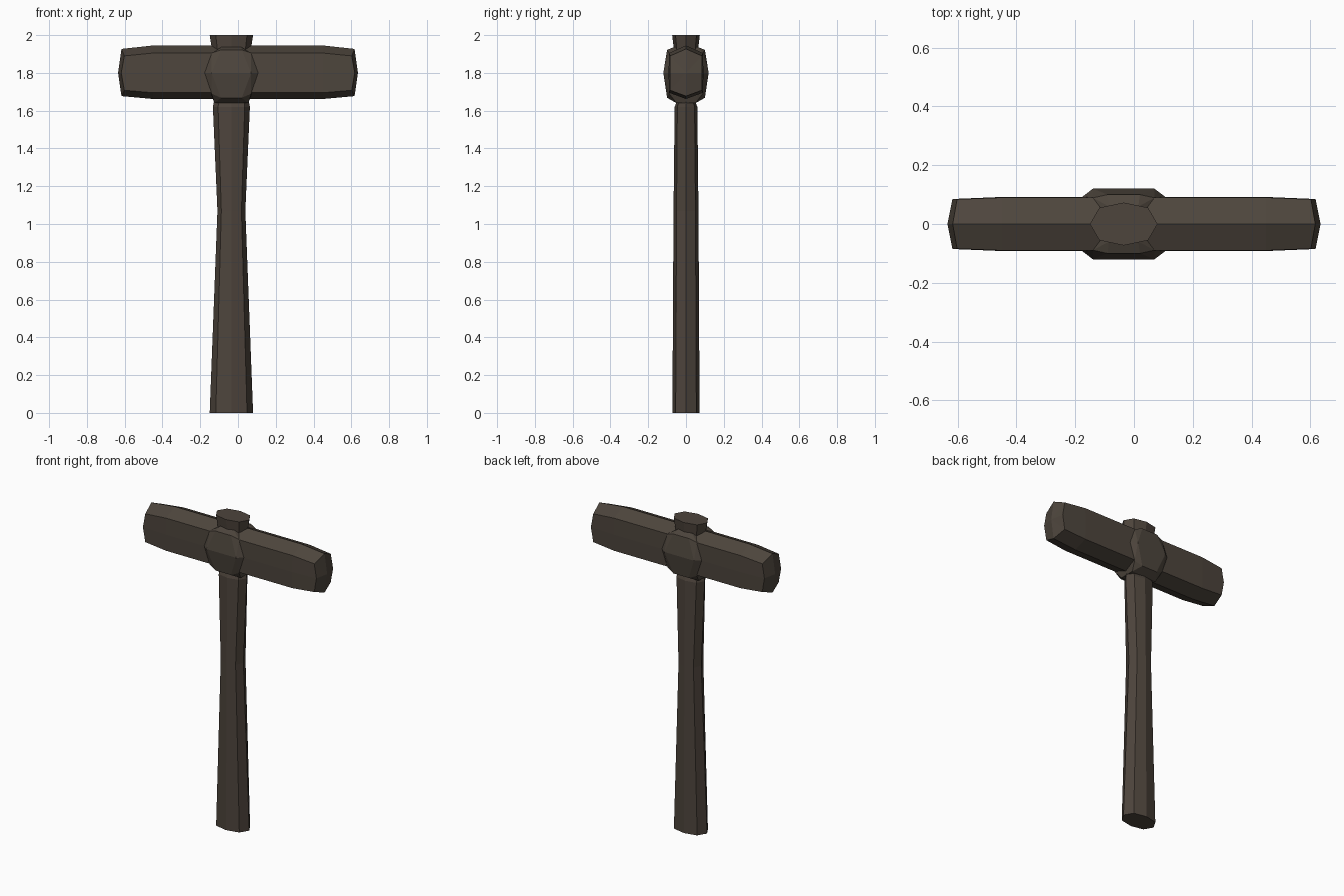
import bpy, bmesh
from math import cos, sin, radians

if "Cube" in bpy.data.objects:
    bpy.data.objects.remove(bpy.data.objects["Cube"])

CX = -0.035  # handle axis


def finish(name, bm, color):
    bmesh.ops.recalc_face_normals(bm, faces=bm.faces[:])
    me = bpy.data.meshes.new(name)
    bm.to_mesh(me)
    bm.free()
    mat = bpy.data.materials.new(name + "_colour")
    mat.diffuse_color = (*color, 1)
    mat.use_nodes = True
    mat.node_tree.nodes["Principled BSDF"].inputs["Base Color"].default_value = mat.diffuse_color
    me.materials.append(mat)
    ob = bpy.data.objects.new(name, me)
    bpy.context.collection.objects.link(ob)
    return ob


def bridge(bm, a, b):
    n = len(a)
    for i in range(n):
        bm.faces.new((a[i], a[(i + 1) % n], b[(i + 1) % n], b[i]))


# handle: eight-sided loft, waisted in the middle, passing through the head
bm = bmesh.new()
outline = [(1, 0), (0.72, 0.76), (0, 1), (-0.72, 0.76),
           (-1, 0), (-0.72, -0.76), (0, -1), (0.72, -0.76)]
stations = [(0, 0.115, 0.072), (1.07, 0.074, 0.066), (1.62, 0.098, 0.06),
            (1.66, 0.09, 0.045), (1.93, 0.104, 0.065), (2.0, 0.115, 0.073)]
rings = [[bm.verts.new((CX + rx * u, ry * v, z)) for u, v in outline]
         for z, rx, ry in stations]
for a, b in zip(rings, rings[1:]):
    bridge(bm, a, b)
bm.faces.new(rings[0])
bm.faces.new(rings[-1])
finish("handle", bm, (0.075, 0.058, 0.045))

# head: long bar with ridged top and bottom and domed ends
bm = bmesh.new()
body = [(0, 1.945), (0.09, 1.905), (0.092, 1.8), (0.09, 1.695),
        (0, 1.662), (-0.09, 1.695), (-0.092, 1.8), (-0.09, 1.905)]
end = [(0, 1.927), (0.084, 1.89), (0.085, 1.8), (0.084, 1.708),
       (0, 1.677), (-0.084, 1.708), (-0.085, 1.8), (-0.084, 1.89)]
end_x = [0.617, 0.602, 0.618, 0.602] * 2


def section(pts, xs):
    return [bm.verts.new((x, y, z)) for x, (y, z) in zip(xs, pts)]


rings = [section(end, [-x for x in end_x]), section(body, [-0.45] * 8),
         section(body, [0.45] * 8), section(end, end_x)]
for a, b in zip(rings, rings[1:]):
    bridge(bm, a, b)
for ring, x in ((rings[0], -0.635), (rings[-1], 0.635)):
    tip = bm.verts.new((x, 0, 1.8))
    for i in range(8):
        bm.faces.new((ring[i], ring[(i + 1) % 8], tip))
finish("hammer_head", bm, (0.075, 0.06, 0.046))

# eye swelling: faceted bulge on both cheeks around the handle
bm = bmesh.new()
quarter = [(0.147, 0.088, 1.8), (0.105, 0.12, 1.8),
           (0.105, 0.089, 1.905), (0.055, 0.1, 1.922),
           (0.105, 0.089, 1.69), (0.055, 0.1, 1.668),
           (0.09, 0.05, 1.64), (0.05, 0.06, 1.938)]
for x, y, z in quarter:
    for sx in (-1, 1):
        for sy in (-1, 1):
            bm.verts.new((CX + sx * x, sy * y, z))
res = bmesh.ops.convex_hull(bm, input=bm.verts[:])
loose = [v for v in bm.verts if not v.link_faces]
bmesh.ops.delete(bm, geom=loose, context='VERTS')
bmesh.ops.dissolve_limit(bm, angle_limit=radians(2), verts=bm.verts[:], edges=bm.edges[:])
finish("eye_swelling", bm, (0.075, 0.06, 0.046))
